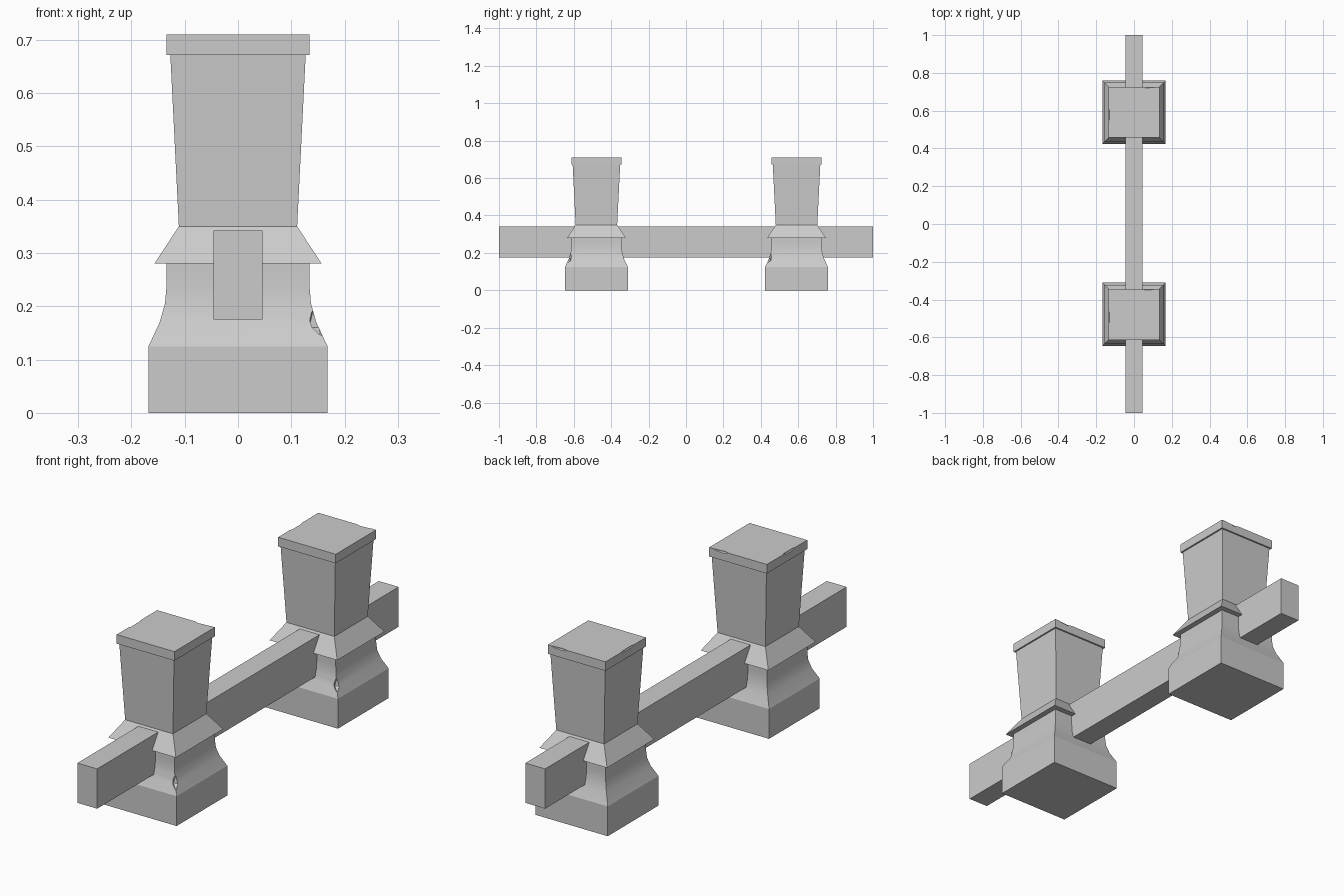
import bpy, bmesh
from mathutils import Matrix, Vector
from math import radians

old = bpy.data.objects.get("Cube")
if old:
    bpy.data.objects.remove(old)

stone = bpy.data.materials.new("grey_stone")
stone.use_nodes = True
GREY = (0.6, 0.6, 0.6, 1)
stone.diffuse_color = GREY
stone.node_tree.nodes["Principled BSDF"].inputs["Base Color"].default_value = GREY


def add_object(name, bm):
    bmesh.ops.recalc_face_normals(bm, faces=bm.faces)
    mesh = bpy.data.meshes.new(name)
    bm.to_mesh(mesh)
    bm.free()
    mesh.materials.append(stone)
    obj = bpy.data.objects.new(name, mesh)
    bpy.context.collection.objects.link(obj)
    return obj


def activate(obj):
    bpy.ops.object.select_all(action="DESELECT")
    obj.select_set(True)
    bpy.context.view_layer.objects.active = obj


def square_loft(name, profile):
    """Square rings of (half width, height), bridged and capped."""
    bm = bmesh.new()
    rings = []
    for r, z in profile:
        corners = [(-r, -r), (r, -r), (r, r), (-r, r)]
        rings.append([bm.verts.new((x, y, z)) for x, y in corners])
    for low, high in zip(rings, rings[1:]):
        for i in range(4):
            j = (i + 1) % 4
            bm.faces.new((low[i], low[j], high[j], high[i]))
    bm.faces.new(rings[0][::-1])
    bm.faces.new(rings[-1])
    return add_object(name, bm)


def chip(obj, centre, size, turn):
    """Knock a faceted chip out of an edge."""
    bm = bmesh.new()
    bmesh.ops.create_icosphere(bm, subdivisions=1, radius=1)
    place = Matrix.LocRotScale(Vector(centre), Matrix.Rotation(radians(turn), 3, "Z"), Vector(size))
    bmesh.ops.transform(bm, matrix=place, verts=bm.verts)
    cutter = add_object("chip_cutter", bm)
    cutter.hide_render = True
    activate(obj)
    mod = obj.modifiers.new("chip", "BOOLEAN")
    mod.operation, mod.solver, mod.object = "DIFFERENCE", "EXACT", cutter
    bpy.ops.object.modifier_apply(modifier=mod.name)
    bpy.data.objects.remove(cutter)


# Post: plinth with curved shoulder, flared skirt, tapering shaft, cap
post = square_loft("front_post", [
    (0.168, 0), (0.168, 0.125), (0.147, 0.17), (0.137, 0.205), (0.134, 0.24),
    (0.134, 0.28), (0.157, 0.28), (0.111, 0.35), (0.127, 0.672),
    (0.134, 0.672), (0.134, 0.71)])

# Worn spots on the cap edges and the shoulder corner
chip(post, (-0.139, -0.015, 0.715), (0.012, 0.06, 0.016), 0)
chip(post, (0.075, 0.139, 0.715), (0.05, 0.012, 0.016), 0)
chip(post, (0.155, -0.155, 0.175), (0.016, 0.03, 0.032), 45)

activate(post)
bpy.ops.object.shade_smooth_by_angle(angle=radians(20))

# Matching pair of posts
back = post.copy()
back.data = post.data.copy()
back.name = "back_post"
bpy.context.collection.objects.link(back)
post.location.y = -0.479
back.location.y = 0.591

# Rail running through both posts
bm = bmesh.new()
bmesh.ops.create_cube(bm, size=1)
bmesh.ops.scale(bm, vec=(0.092, 2, 0.167), verts=bm.verts)
bmesh.ops.translate(bm, vec=(0, 0, 0.2585), verts=bm.verts)
add_object("rail", bm)
